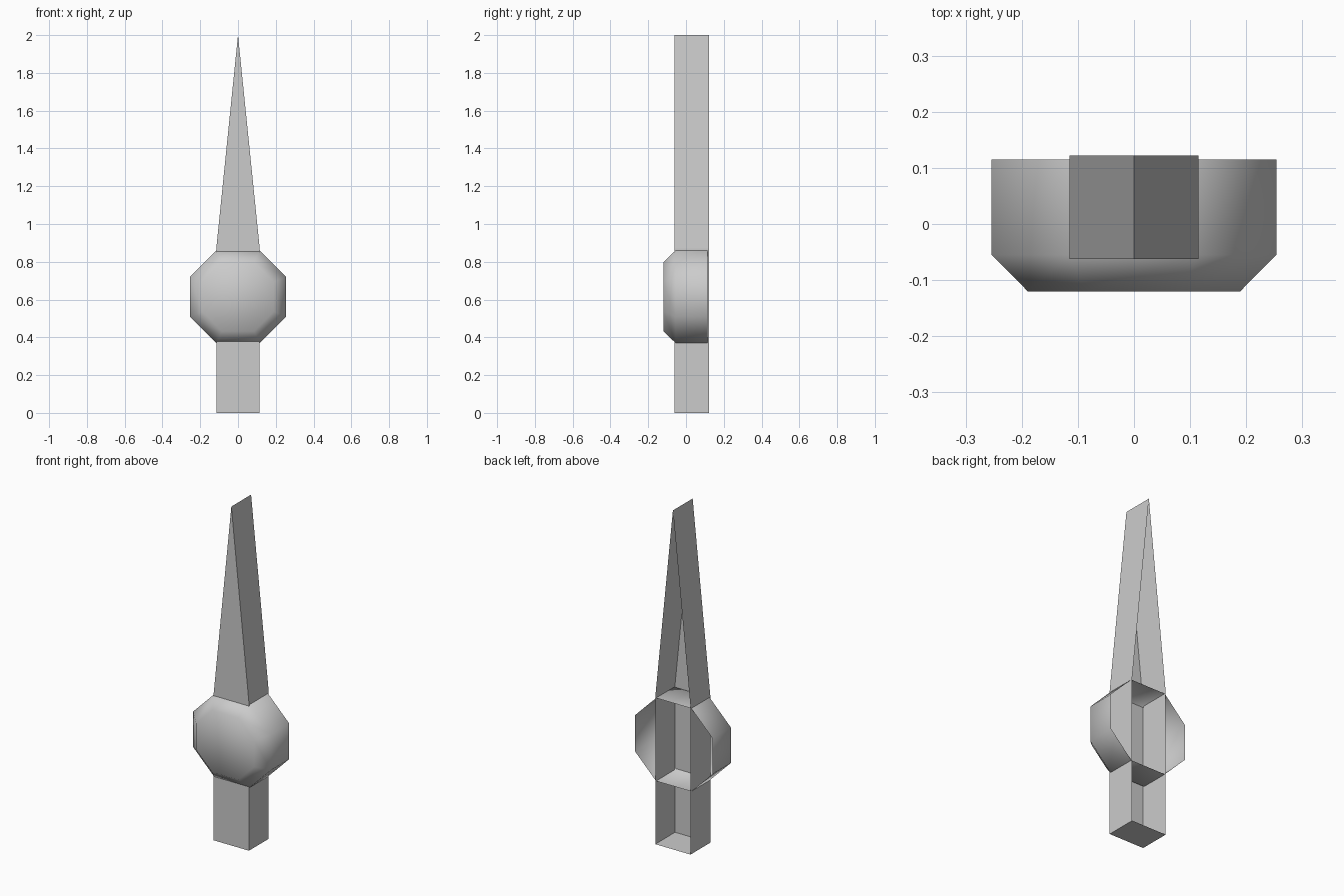
import bpy

if "Cube" in bpy.data.objects:
    bpy.data.objects.remove(bpy.data.objects["Cube"])

grey = bpy.data.materials.new("light_grey")
grey.diffuse_color = (0.6, 0.6, 0.6, 1)
grey.use_nodes = True
grey.node_tree.nodes["Principled BSDF"].inputs["Base Color"].default_value = grey.diffuse_color


def open_shell(name, rings, smooth=False):
    """Loft outlines front to back, cap the front and leave the back open."""
    n = len(rings[0])
    verts = [v for ring in rings for v in ring]
    faces = [tuple(range(n))]
    for r in range(len(rings) - 1):
        for i in range(n):
            j = (i + 1) % n
            faces.append((r * n + j, r * n + i, (r + 1) * n + i, (r + 1) * n + j))
    mesh = bpy.data.meshes.new(name)
    mesh.from_pydata(verts, [], faces)
    mesh.materials.append(grey)
    for p in mesh.polygons:
        p.use_smooth = smooth
    obj = bpy.data.objects.new(name, mesh)
    bpy.context.collection.objects.link(obj)
    return obj


# Pointer blade: straight tail tapering to a tip
blade = [(-0.115, 0), (0.115, 0), (0.115, 0.87), (0, 2), (-0.115, 0.87)]
open_shell("pointer_blade", [[(x, y, z) for x, z in blade] for y in (-0.062, 0.122)])

# Octagonal hub with a chamfered front
half = [(0.115, -0.245), (0.254, -0.105), (0.254, 0.105), (0.115, 0.245)]
octagon = half + [(-x, z) for x, z in reversed(half)]
hub_steps = [(-0.12, 0.745), (-0.055, 1), (0.115, 1)]
open_shell("octagonal_hub",
           [[(x * s, y, 0.615 + z * s) for x, z in octagon] for y, s in hub_steps],
           smooth=True)
